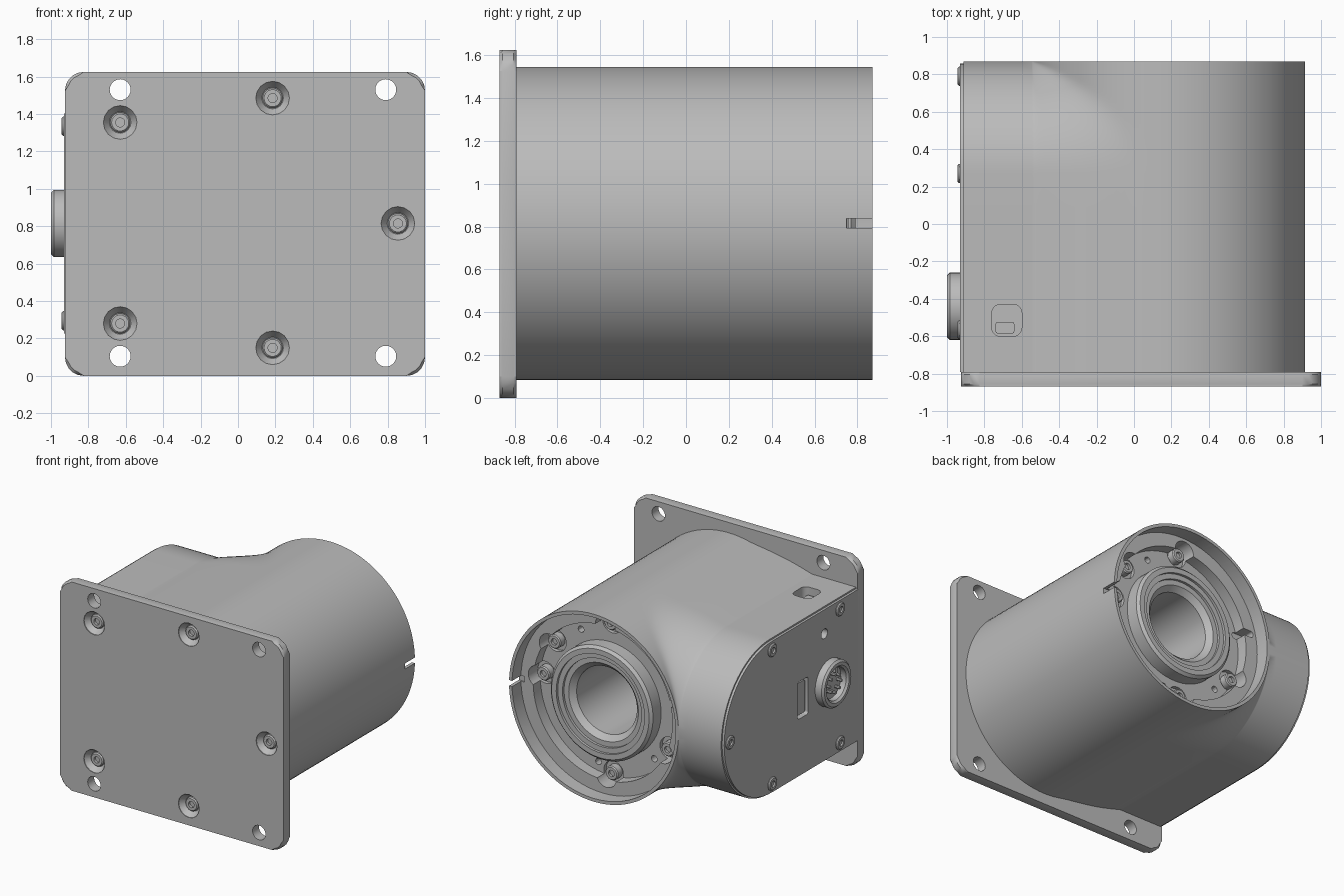
import bpy, bmesh, math
from mathutils import Vector

if "Cube" in bpy.data.objects:
    bpy.data.objects.remove(bpy.data.objects["Cube"])

grey = bpy.data.materials.new("cast_grey")
grey.diffuse_color = (0.5, 0.5, 0.5, 1)
grey.use_nodes = True
grey.node_tree.nodes["Principled BSDF"].inputs["Base Color"].default_value = grey.diffuse_color
CX, CZ, R = 0.185, 0.815, 0.73      # main barrel axis and radius
RD, YD = 0.6, 0.27                  # side housing radius and its centre in y
XL, XP, YF, YB = -0.93, -0.912, -0.80, 0.87


def place(axis, u, v, w):
    return {'x': (w, u, v), 'y': (u, w, v), 'z': (u, v, w)}[axis]


def finish(name, bm, angle=30):
    bmesh.ops.recalc_face_normals(bm, faces=bm.faces)
    me = bpy.data.meshes.new(name)
    bm.to_mesh(me)
    bm.free()
    ob = bpy.data.objects.new(name, me)
    bpy.context.collection.objects.link(ob)
    me.materials.append(grey)
    smooth(ob, angle)
    return ob


def smooth(ob, angle=30):
    bpy.ops.object.select_all(action='DESELECT')
    ob.select_set(True)
    bpy.context.view_layer.objects.active = ob
    bpy.ops.object.shade_smooth_by_angle(angle=math.radians(angle))


def prism(name, outline, axis, lo, hi, chamfer=0):
    bm = bmesh.new()
    a = [bm.verts.new(place(axis, u, v, lo)) for u, v in outline]
    b = [bm.verts.new(place(axis, u, v, hi)) for u, v in outline]
    caps = [bm.faces.new(a), bm.faces.new(b)]
    for i in range(len(a)):
        j = (i + 1) % len(a)
        bm.faces.new((a[i], a[j], b[j], b[i]))
    if chamfer:
        edges = list({e for f in caps for e in f.edges})
        bmesh.ops.bevel(bm, geom=edges, offset=chamfer, segments=1, affect='EDGES')
    return finish(name, bm)


def lathe(name, axis, cu, cv, profile, n=24):
    """Revolve a closed (radius, height) polygon about an axis."""
    bm = bmesh.new()
    rings = []
    for r, w in profile:
        if r == 0:
            rings.append([bm.verts.new(place(axis, cu, cv, w))] * n)
        else:
            rings.append([bm.verts.new(place(axis, cu + r * math.cos(2 * math.pi * k / n),
                          cv + r * math.sin(2 * math.pi * k / n), w)) for k in range(n)])
    for i, a in enumerate(rings):
        b = rings[(i + 1) % len(rings)]
        for k in range(n):
            m = (k + 1) % n
            vs = list(dict.fromkeys((a[k], a[m], b[m], b[k])))
            if len(vs) > 2:
                bm.faces.new(vs)
    return finish(name, bm)


def rod(name, axis, cu, cv, r, lo, hi, n=24):
    return lathe(name, axis, cu, cv, [(0, lo), (r, lo), (r, hi), (0, hi)], n)


def round_rect(cu, cv, w, h, r, n=5):
    pts = []
    for q, (su, sv) in enumerate(((1, 1), (-1, 1), (-1, -1), (1, -1))):
        for k in range(n + 1):
            t = math.pi / 2 * (q + k / n)
            pts.append((cu + su * (w / 2 - r) + r * math.cos(t),
                        cv + sv * (h / 2 - r) + r * math.sin(t)))
    return pts


def cut(ob, cutters):
    for c in cutters:
        c.hide_render = True
        m = ob.modifiers.new("cut", 'BOOLEAN')
        m.operation, m.solver, m.object = 'DIFFERENCE', 'EXACT', c
        bpy.ops.object.select_all(action='DESELECT')
        ob.select_set(True)
        bpy.context.view_layer.objects.active = ob
        bpy.ops.object.modifier_apply(modifier=m.name)
        bpy.data.objects.remove(c)
    smooth(ob)


def screw(name, axis, cu, cv, r, base, top):
    """Round head with a drive socket; top faces away from base."""
    d = 1 if top > base else -1
    lathe(name, axis, cu, cv, [(0, base), (r, base), (r, top - d * .008), (r - .008, top),
                               (r * .45, top), (r * .45, top - d * .02), (0, top - d * .02)], 18)


# Housing: barrel along y blended into a D-shaped side branch along x
def half_height(x, y):
    hc = math.sqrt(max(0, R * R - (x - CX) ** 2))
    hd = RD if y <= YD else math.sqrt(max(0, RD * RD - (y - YD) ** 2))
    if x >= CX:
        return hc
    k = 0.85 * hd * min(1, (CX - x) / R)
    if k < 1e-5:
        return max(hc, hd)
    return max(hc, hd) + max(k - abs(hc - hd), 0) ** 2 / (4 * k)


xs = [CX + R * math.cos(math.pi * i / 48) for i in range(49)]
xs += [CX - R + (XP - CX + R) * i / 6 for i in range(1, 7)]
ys = [YF + (YD - YF) * i / 6 for i in range(6)]
ys += [YD + RD * math.sin(math.pi / 2 * i / 28) for i in range(29)]
bm = bmesh.new()
grid = {}
for i, x in enumerate(xs):
    for j, y in enumerate(ys):
        h = half_height(x, y)
        top = bm.verts.new((x, y, CZ + h))
        grid[i, j, 1] = top
        grid[i, j, -1] = top if h < 1e-4 else bm.verts.new((x, y, CZ - h))


def face(*keys):
    vs = list(dict.fromkeys(grid[k] for k in keys))
    if len(vs) > 2:
        bm.faces.new(vs)


nx, ny = len(xs) - 1, len(ys) - 1
for i in range(nx):
    for j in range(ny):
        for s in (1, -1):
            face((i, j, s), (i + 1, j, s), (i + 1, j + 1, s), (i, j + 1, s))
    for j in (0, ny):
        face((i, j, 1), (i + 1, j, 1), (i + 1, j, -1), (i, j, -1))
for j in range(ny):
    face((nx, j, 1), (nx, j + 1, 1), (nx, j + 1, -1), (nx, j, -1))
housing = finish("housing", bm)

# Output end: stepped recess, bearing ring and bore
output_screws = [(.44, .31), (.53, .05), (-.02, .57), (-.03, -.54), (-.49, -.24)]
cutters = [lathe("recess", 'y', CX, CZ, [
    (0, -.4), (.26, -.4), (.26, .71), (.30, .75), (.34, .75), (.34, .77), (.38, .77),
    (.38, .79), (.42, .79), (.44, .77), (.44, .67), (.60, .67), (.60, .76), (.705, .76),
    (.705, .95), (0, .95)], 72)]
for u, v in output_screws:
    cutters.append(rod("pocket", 'y', CX + u * 1.05, CZ + v * 1.05, .085, .64, .95))
for u, v in ((.25, .47), (.1, -.52), (-.38, -.37)):
    cutters.append(rod("pin_hole", 'y', CX + u, CZ + v, .025, .6, .72, 12))
cutters.append(prism("slot", round_rect(.93, .87, .14, .24, .001, 1), 'z', CZ - .022, CZ + .022))
cutters.append(prism("notch", round_rect(-.42, .96, .12, .05, .02), 'y', .66, .95))
# Window in the top of the branch
cutters.append(prism("window", round_rect(-.68, -.515, .16, .17, .045), 'z', 1.22, 1.6))
cut(housing, cutters)
prism("window_connector", round_rect(-.69, -.555, .10, .06, .01, 2), 'z', 1.2, 1.36)
for u, v in output_screws:
    screw("output_screw", 'y', CX + u * 1.05, CZ + v * 1.05, .055, .6, .70)

# Mounting plate with through holes and countersinks
plate = prism("mounting_plate", round_rect(.0375, .8125, 1.925, 1.625, .1), 'y', -.87, -.79, .014)
cutters = [rod("hole", 'y', x, z, .056, -1, -.6) for x in (-.63, .79) for z in (.105, 1.53)]
plate_screws = [(-.63, 1.355), (-.63, .28), (CX, 1.485), (CX, .15), (.855, CZ)]
for x, z in plate_screws:
    cutters.append(lathe("countersink", 'y', x, z, [(0, -.9), (.09, -.9), (.09, -.865),
                                                    (.058, -.82), (0, -.82)], 16))
cut(plate, cutters)
for x, z in plate_screws:
    screw("plate_screw", 'y', x, z, .054, -.81, -.84)

# Side cover
ri = RD - .012
arch = [(-.79, CZ - ri)] + [(YD + ri * math.cos(t), CZ + ri * math.sin(t))
                            for t in (math.pi * (i / 32 - .5) for i in range(33))]
arch.append((-.79, CZ + ri))
cover = prism("side_cover", arch, 'x', XL, XP + .01)
slot_outline = round_rect(-.11, CZ, .13, .29, .02)
cut(housing, [prism("slot_deep", slot_outline, 'x', -.95, -.885),
              rod("hole_deep", 'x', -.375, 1.215, .038, -.95, -.87)])
cut(cover, [prism("slot_cut", slot_outline, 'x', -1, -.8),
            rod("hole_cut", 'x', -.375, 1.215, .038, -1, -.8)])
prism("slot_insert", round_rect(-.11, CZ, .09, .25, .01, 2), 'x', -.915, -.87)
for y, z in ((.79, 0), (.27, .52), (.27, -.52), (-.565, .52), (-.565, -.52)):
    screw("cover_screw", 'x', y, CZ + z, .052, -.92, -.943)

# Round socket with pins
lathe("socket_ring", 'x', -.44, CZ, [(.18, -.92), (.18, -.985), (.165, -1), (.14, -1), (.125, -.985),
                                     (.125, -.94), (0, -.94), (0, -.92)], 40)
for i in range(8):
    t = 2 * math.pi * i / 8
    rod("socket_pin", 'x', -.44 + .07 * math.cos(t), CZ + .07 * math.sin(t), .012, -.945, -.985, 8)
prism("socket_key", round_rect(-.44, CZ + .11, .03, .04, .004, 1), 'x', -.99, -.935)
